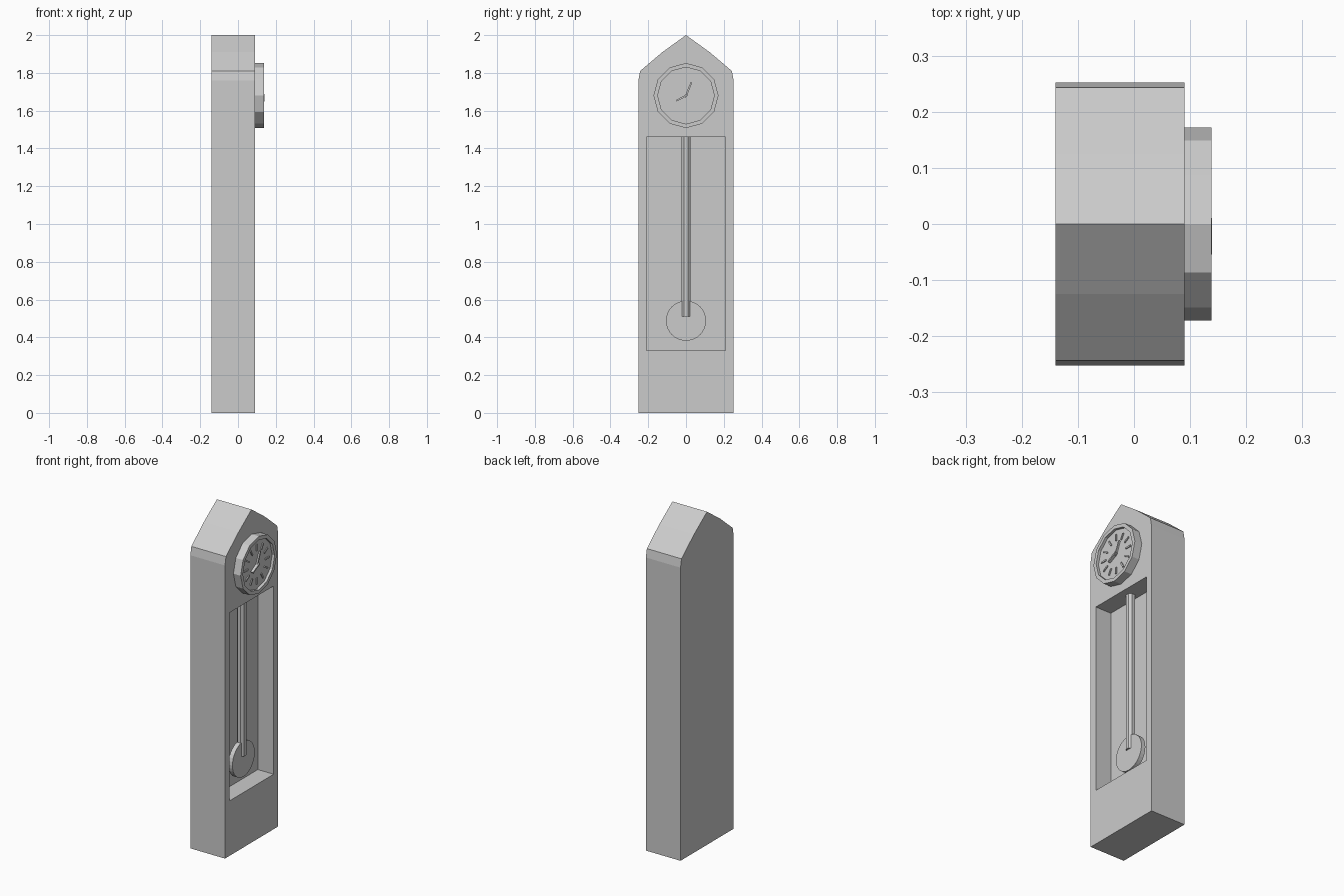
import bpy, bmesh
from math import sin, cos, pi, atan2, hypot
from mathutils import Matrix

if "Cube" in bpy.data.objects:
    bpy.data.objects.remove(bpy.data.objects["Cube"])


def finish(name, bm):
    bmesh.ops.recalc_face_normals(bm, faces=bm.faces)
    mesh = bpy.data.meshes.new(name)
    bm.to_mesh(mesh)
    bm.free()
    obj = bpy.data.objects.new(name, mesh)
    bpy.context.collection.objects.link(obj)
    return obj


def prism(name, outline, x0, x1, inset=0, depth=0):
    """Extrude a (y, z) outline along x; optionally sink the front face."""
    bm = bmesh.new()
    face = bm.faces.new([bm.verts.new((x0, y, z)) for y, z in outline])
    ext = bmesh.ops.extrude_face_region(bm, geom=[face], use_keep_orig=True)["geom"]
    bmesh.ops.translate(bm, vec=(x1 - x0, 0, 0),
                        verts=[e for e in ext if isinstance(e, bmesh.types.BMVert)])
    bmesh.ops.recalc_face_normals(bm, faces=bm.faces)
    if inset:
        front = max(bm.faces, key=lambda f: f.calc_center_median().x)
        bmesh.ops.inset_region(bm, faces=[front], thickness=inset)
        edges = bmesh.ops.extrude_face_region(bm, geom=[front])["geom"]
        bmesh.ops.translate(bm, vec=(-depth, 0, 0),
                            verts=[e for e in edges if isinstance(e, bmesh.types.BMVert)])
        if front.is_valid:
            bm.faces.remove(front)
    return finish(name, bm)


def ngon(n, r, z):
    return [(r * cos(2 * pi * i / n), z + r * sin(2 * pi * i / n)) for i in range(n)]


def rect(y0, y1, z0, z1):
    return [(y0, z0), (y1, z0), (y1, z1), (y0, z1)]


def bar(name, angle, r0, r1, width, x0, x1):
    """Thin radial bar on the dial."""
    pts = [(r0, -width / 2), (r1, -width / 2), (r1, width / 2), (r0, width / 2)]
    c, s = cos(angle), sin(angle)
    return prism(name, [(c * a - s * b, DIAL_Z + s * a + c * b) for a, b in pts], x0, x1)


FRONT = 0.09
DIAL_Z = 1.68

# Case with peaked top
half = [(0.252, 0), (0.252, 1.76), (0.243, 1.81), (0.125, 1.91)]
case = prism("case", half + [(0, 2.0)] + [(-y, z) for y, z in reversed(half)], -0.14, FRONT)

# Pendulum recess
cutter = prism("recess_cutter", rect(-0.21, 0.21, 0.33, 1.46), -0.015, 0.2)
cutter.hide_render = True
cutter.hide_viewport = True
cut = case.modifiers.new("recess", "BOOLEAN")
cut.operation = "DIFFERENCE"
cut.solver = "EXACT"
cut.object = cutter

# Pendulum rod and bob
bm = bmesh.new()
bmesh.ops.create_cone(bm, cap_ends=True, segments=8, radius1=0.026, radius2=0.026, depth=0.95,
                      matrix=Matrix.Translation((0.024, 0, 0.985)) @ Matrix.Rotation(pi / 8, 4, "Z"))
finish("pendulum_rod", bm)
prism("pendulum_bob", ngon(32, 0.106, 0.488), 0.01, 0.037)

# Dial with raised rim
prism("dial", ngon(12, 0.172, DIAL_Z), FRONT - 0.005, 0.138, inset=0.022, depth=0.016)

# Hour marks
for i in range(12):
    bar(f"hour_mark_{i + 1}", i * pi / 6, 0.082, 0.12, 0.009, 0.12, 0.128)

# Hands
bar("hour_hand", atan2(-0.028, -0.052), -0.01, hypot(0.052, 0.028), 0.009, 0.12, 0.139)
bar("minute_hand", atan2(0.06, 0.025), -0.01, 0.075, 0.009, 0.12, 0.131)
